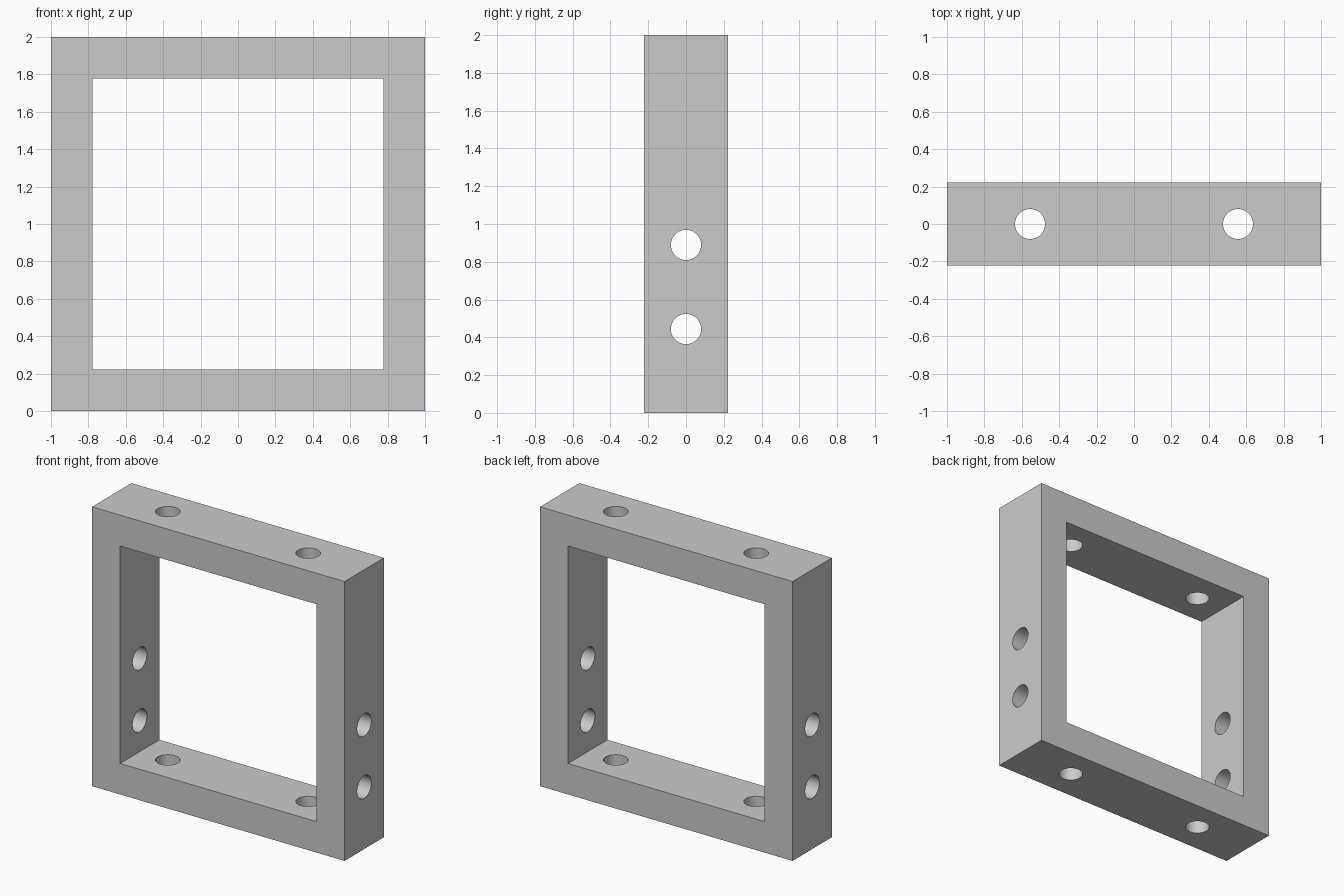
import bpy
import math

if "Cube" in bpy.data.objects:
    bpy.data.objects.remove(bpy.data.objects["Cube"], do_unlink=True)

DEPTH = 0.444       # frame depth, front to back
WALL = 0.222        # bar thickness
HOLE_R = 0.08

grey = bpy.data.materials.new("light grey")
grey.use_nodes = True
colour = (0.6, 0.6, 0.6, 1)
grey.diffuse_color = colour
grey.node_tree.nodes["Principled BSDF"].inputs["Base Color"].default_value = colour


def box(name, size, location):
    bpy.ops.mesh.primitive_cube_add(size=1, location=location)
    obj = bpy.context.object
    obj.name = name
    obj.scale = size
    bpy.ops.object.transform_apply(location=False, rotation=False, scale=True)
    obj.data.materials.append(grey)
    return obj


def drill(name, location, rotation=(0, 0, 0)):
    bpy.ops.mesh.primitive_cylinder_add(vertices=64, radius=HOLE_R, depth=3,
                                        location=location, rotation=rotation)
    obj = bpy.context.object
    obj.name = name
    obj.data.materials.append(grey)
    return obj


# Square frame block, its opening and the through holes
frame = box("square_frame", (2, DEPTH, 2), (0, 0, 1))
opening = 2 - 2 * WALL
cutters = [box("opening_cutter", (opening, 1, opening), (0, 0, 1))]
for x in (-0.556, 0.556):
    cutters.append(drill("vertical_hole_cutter", (x, 0, 1)))
for z in (0.444, 0.889):
    cutters.append(drill("side_hole_cutter", (0, 0, z), (0, math.pi / 2, 0)))

# Cut in order, then drop the cutters
bpy.ops.object.select_all(action="DESELECT")
frame.select_set(True)
bpy.context.view_layer.objects.active = frame
for cutter in cutters:
    cut = frame.modifiers.new("cut", "BOOLEAN")
    cut.operation = "DIFFERENCE"
    cut.solver = "EXACT"
    cut.object = cutter
    bpy.ops.object.modifier_apply(modifier=cut.name)
    bpy.data.objects.remove(cutter, do_unlink=True)

# Smooth hole walls, crisp frame edges
bpy.ops.object.shade_smooth_by_angle(angle=math.radians(30))
